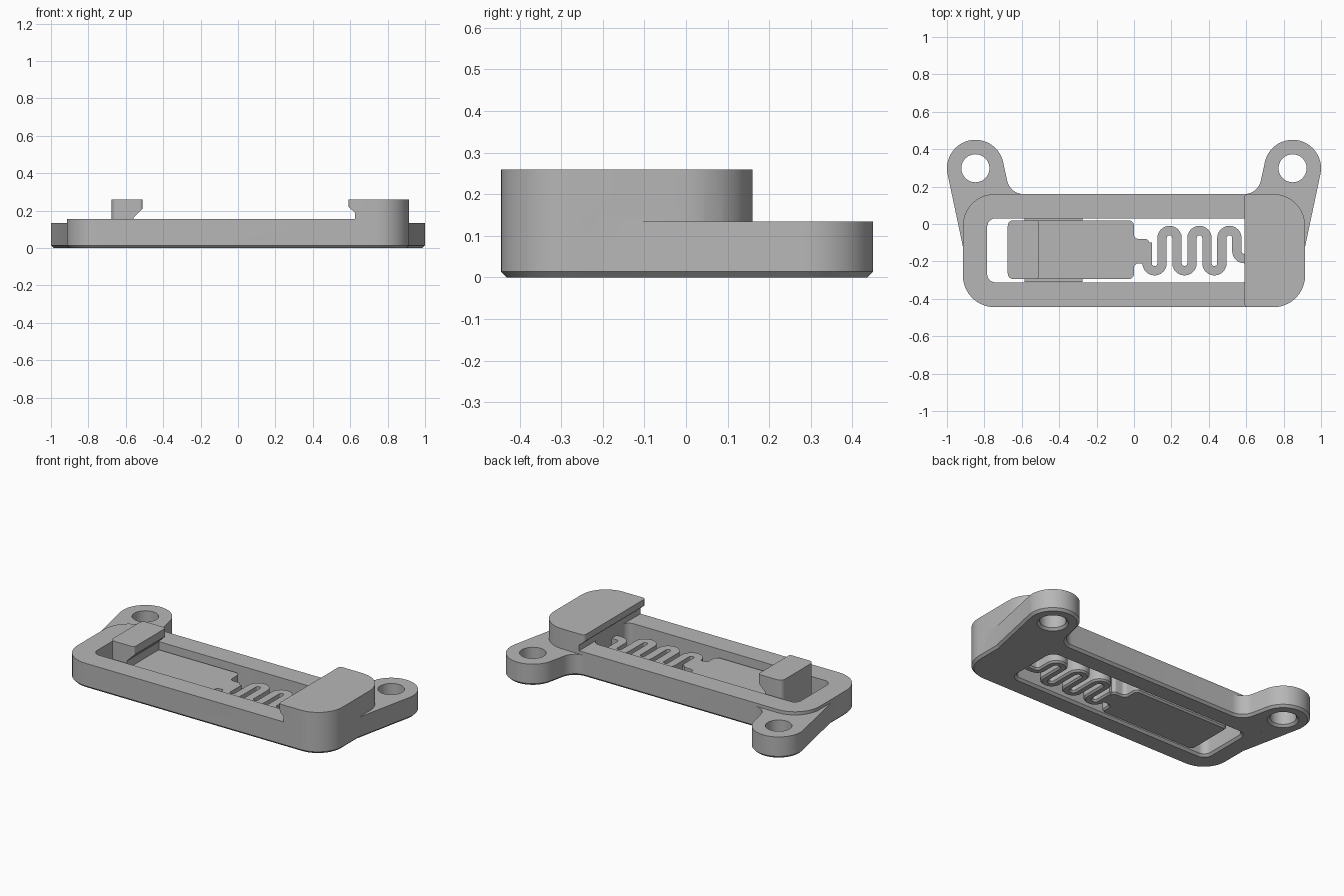
import bpy, bmesh, math
from mathutils import Vector

if "Cube" in bpy.data.objects:
    bpy.data.objects.remove(bpy.data.objects["Cube"], do_unlink=True)

mat = bpy.data.materials.new("plain grey")
mat.use_nodes = True
GREY = (0.47, 0.47, 0.47, 1)
mat.diffuse_color = GREY
mat.node_tree.nodes["Principled BSDF"].inputs["Base Color"].default_value = GREY

C = 0.014          # bottom chamfer
TOP = 0.155        # frame height
INNER = 0.11       # slider and spring height


def arc(cx, cy, r, a0, a1, n=12):
    angles = [math.radians(a0 + (a1 - a0) * i / n) for i in range(n + 1)]
    return [(cx + r * math.cos(a), cy + r * math.sin(a)) for a in angles]


def rounded(corners, n=10):
    """Polygon of (x, y, radius) corners with each corner filleted."""
    pts = []
    for i, (x, y, r) in enumerate(corners):
        p = Vector((x, y))
        if r == 0:
            pts.append((x, y))
            continue
        d1 = (Vector(corners[i - 1][:2]) - p).normalized()
        d2 = (Vector(corners[(i + 1) % len(corners)][:2]) - p).normalized()
        half = d1.angle(d2) / 2
        c = p + (d1 + d2).normalized() * r / math.sin(half)
        t = r / math.tan(half)
        v1, v2 = p + d1 * t - c, p + d2 * t - c
        a0 = math.degrees(math.atan2(v1.y, v1.x))
        a1 = math.degrees(math.atan2(v2.y, v2.x))
        sweep = (a1 - a0 + 180) % 360 - 180
        pts += arc(c.x, c.y, r, a0, a0 + sweep, n)
    return pts


def rect(x0, x1, y0, y1, r_left, r_right):
    return rounded([(x0, y0, r_left), (x1, y0, r_right),
                    (x1, y1, r_right), (x0, y1, r_left)])


def normals(pts, closed=True):
    """Right-hand miter normals along a path."""
    out, n = [], len(pts)
    for i, p in enumerate(pts):
        p = Vector(p)
        a = Vector(pts[i - 1]) if closed or i else None
        b = Vector(pts[(i + 1) % n]) if closed or i < n - 1 else None
        e = [v.normalized() for v in (p - a if a else b - p, b - p if b else p - a)]
        m = [Vector((v.y, -v.x)) for v in e]
        s = m[0] + m[1]
        out.append(s / max(1 + m[0].dot(m[1]), 0.3))
    return out


def prism(name, pts, z0, z1, inset=0.0, rise=None, along_y=False):
    """Extruded outline; the bottom edge is chamfered inwards by inset."""
    pts = [p for i, p in enumerate(pts)
           if (Vector(p) - Vector(pts[i - 1])).length > 1e-5]
    area = sum(pts[i - 1][0] * p[1] - p[0] * pts[i - 1][1] for i, p in enumerate(pts))
    if area < 0:
        pts = pts[::-1]
    levels = [(z0, 0), (z1, 0)]
    if inset:
        levels = [(z0, inset), (z0 + (rise or abs(inset)), 0), (z1, 0)]
    bm = bmesh.new()
    nor = normals(pts)
    rings = []
    for z, d in levels:
        ring = []
        for p, m in zip(pts, nor):
            q = Vector(p) - m * d
            ring.append(bm.verts.new((q.x, z, q.y) if along_y else (q.x, q.y, z)))
        rings.append(ring)
    bm.faces.new(rings[0])
    bm.faces.new(rings[-1])
    for lo, hi in zip(rings, rings[1:]):
        for i in range(len(lo)):
            bm.faces.new((lo[i - 1], lo[i], hi[i], hi[i - 1]))
    bmesh.ops.recalc_face_normals(bm, faces=bm.faces)
    me = bpy.data.meshes.new(name)
    bm.to_mesh(me)
    bm.free()
    me.materials.append(mat)
    ob = bpy.data.objects.new(name, me)
    bpy.context.collection.objects.link(ob)
    return ob


def select(ob):
    bpy.ops.object.select_all(action='DESELECT')
    ob.select_set(True)
    bpy.context.view_layer.objects.active = ob


def combine(ob, other, op):
    mod = ob.modifiers.new(op.lower(), 'BOOLEAN')
    mod.operation, mod.object, mod.solver = op, other, 'EXACT'
    select(ob)
    bpy.ops.object.modifier_apply(modifier=mod.name)
    bpy.data.objects.remove(other, do_unlink=True)


def flared_hole(ob, pts):
    combine(ob, prism("cutter", pts, -C, 0.3, -2 * C, 2 * C), 'DIFFERENCE')


# Frame with two mounting ears
frame = prism("frame", rect(-0.915, 0.915, -0.445, 0.16, 0.17, 0.17), 0, TOP, C)
for s in (-1, 1):
    ear = [(-0.83, -0.12), (-0.915, -0.12)]
    ear += arc(-0.848, 0.298, 0.152, 190, 10, 40)
    ear += arc(-0.59, 0.25, 0.09, 190, 270)
    ear += [(-0.59, 0.10), (-0.83, 0.10)]
    combine(frame, prism("ear", [(-s * x, y) for x, y in ear], 0, 0.135, C), 'UNION')
for s in (-1, 1):
    flared_hole(frame, arc(s * 0.848, 0.298, 0.075, 0, 360, 40)[:-1])
flared_hole(frame, rect(-0.785, 0.625, -0.312, 0.03, 0.045, 0.045))

# Raised end stop with an undercut lip
stop = prism("end_stop", rect(0.59, 0.915, -0.445, 0.16, 0.02, 0.17), 0.12, 0.26)
under = [(0.5, 0.05), (0.625, 0.05), (0.625, 0.19), (0.59, 0.22), (0.5, 0.22)]
combine(stop, prism("cutter", under, -0.6, 0.6, along_y=True), 'DIFFERENCE')
combine(frame, stop, 'UNION')

# Slider plate with a neck for the spring
slider = prism("slider", rounded([
    (-0.675, -0.295, 0.03), (0, -0.295, 0.03), (0, -0.21, 0.025), (0.08, -0.21, 0),
    (0.08, -0.08, 0.02), (0, -0.08, 0.025), (0, 0.02, 0.03), (-0.675, 0.02, 0.03)]),
    0, INNER, 0.01)

# Hooked thumb catch on the slider
catch = prism("catch", rect(-0.675, -0.51, -0.295, 0.02, 0.03, 0.015), 0.06, 0.26)
under = [(-0.4, 0.0), (-0.56, 0.0), (-0.56, 0.16), (-0.51, 0.21), (-0.4, 0.21)]
combine(catch, prism("cutter", under, -0.6, 0.6, along_y=True), 'DIFFERENCE')
combine(slider, catch, 'UNION')

# Guide ridges along both slider sides
ridges = []
for side, y, d in (("front", -0.29, -0.02), ("back", 0.015, 0.014)):
    ridge = prism(side + "_guide_ridge", [(-0.585, y), (-0.275, y),
                  (-0.275, y + d), (-0.585, y + d)], 0.03, 0.08)
    ridges.append(ridge)

# Serpentine spring
path = [(0.07, -0.10)]
for i in range(3):
    x = 0.11 + 0.16 * i
    path += arc(x, -0.21, 0.04, 180, 360) + arc(x + 0.08, -0.075, 0.04, 180, 0)
path += arc(0.59, -0.145, 0.04, 180, 270) + [(0.64, -0.185)]
offsets = [m * 0.025 for m in normals(path, closed=False)]
right = [tuple(Vector(p) + o) for p, o in zip(path, offsets)]
left = [tuple(Vector(p) - o) for p, o in zip(path, offsets)]
spring = prism("spring", right + left[::-1], 0, INNER, 0.01)

for ob in [frame, slider, spring] + ridges:
    select(ob)
    bpy.ops.object.shade_smooth_by_angle(angle=math.radians(30))
